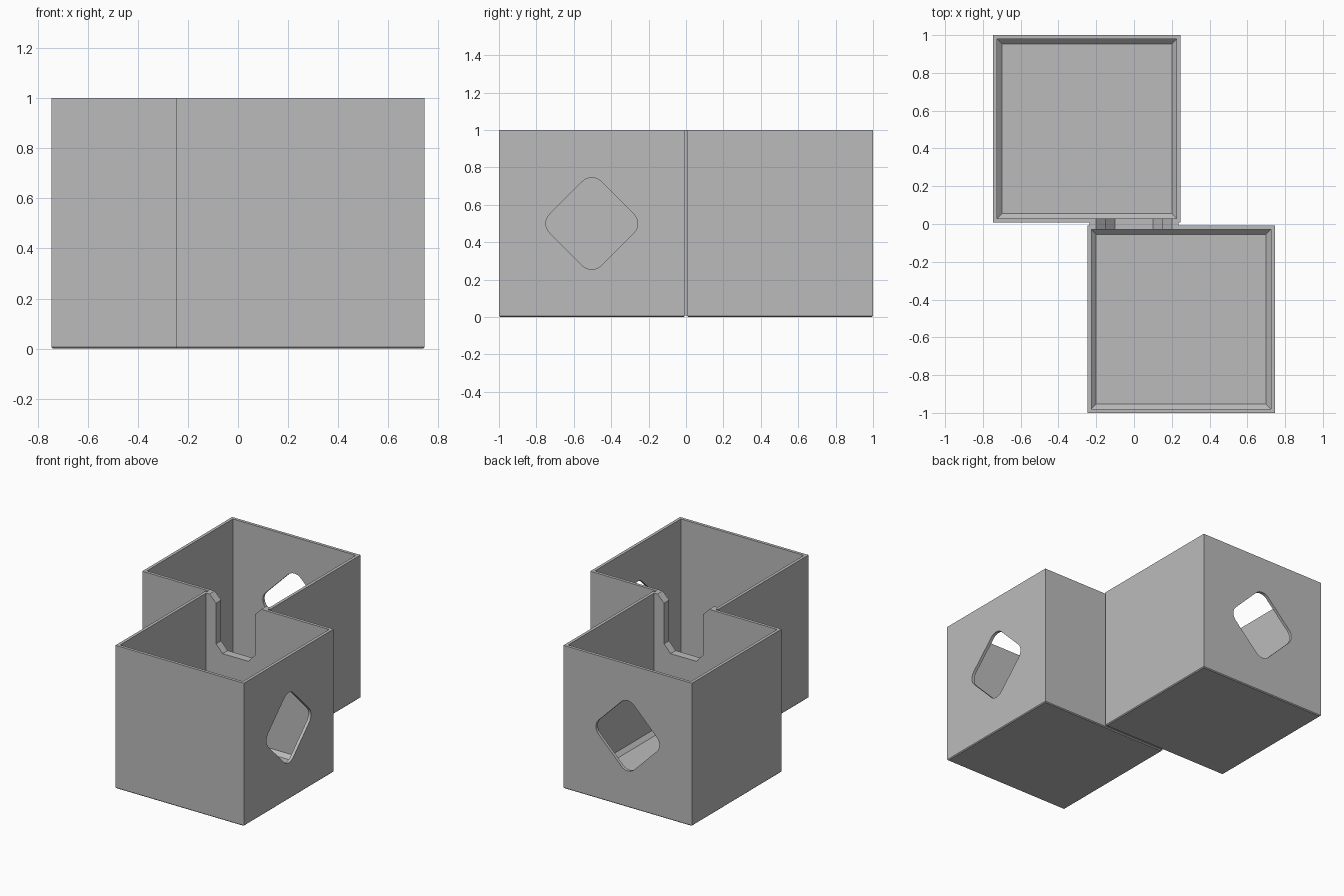
import bpy, bmesh, math
from mathutils import Vector

cube = bpy.data.objects.get("Cube")
if cube:
    bpy.data.objects.remove(cube)

SIZE, GAP, WALL, COVE, LIP = 0.9925, 0.0075, 0.021, 0.026, 0.006
CENTER_X, CENTER_Y = 0.249, GAP + SIZE / 2

grey = bpy.data.materials.new("grey plastic")
grey.use_nodes = True
grey.diffuse_color = (0.5, 0.5, 0.5, 1)
grey.node_tree.nodes["Principled BSDF"].inputs["Base Color"].default_value = grey.diffuse_color


def finish(name, bm):
    bmesh.ops.recalc_face_normals(bm, faces=bm.faces)
    mesh = bpy.data.meshes.new(name)
    bm.to_mesh(mesh)
    bm.free()
    obj = bpy.data.objects.new(name, mesh)
    bpy.context.collection.objects.link(obj)
    mesh.materials.append(grey)
    return obj


def prism(name, outline, depth):
    """Extrude a closed outline along the depth vector."""
    bm = bmesh.new()
    face = bm.faces.new([bm.verts.new(p) for p in outline])
    out = bmesh.ops.extrude_face_region(bm, geom=[face])
    bmesh.ops.translate(bm, vec=depth, verts=[v for v in out["geom"] if isinstance(v, bmesh.types.BMVert)])
    return finish(name, bm)


def open_bin(name, cx, cy):
    """Square rings joined from the underside, over the rim, down to the floor."""
    half = SIZE / 2
    inner = half - WALL
    rings = [(half - LIP, 0), (half, LIP), (half, 1), (inner, 1),
             (inner, WALL + COVE), (inner - COVE, WALL)]
    bm = bmesh.new()
    loops = [[bm.verts.new((cx + sx * r, cy + sy * r, z))
              for sx, sy in ((-1, -1), (1, -1), (1, 1), (-1, 1))] for r, z in rings]
    for a, b in zip(loops, loops[1:]):
        for i in range(4):
            j = (i + 1) % 4
            bm.faces.new((a[i], a[j], b[j], b[i]))
    bm.faces.new(loops[0])
    bm.faces.new(loops[-1])
    return finish(name, bm)


def rounded_diamond(half=0.194, radius=0.07, steps=8):
    """Rounded square turned onto its corner, as (across, up) offsets."""
    points = []
    for corner in range(4):
        mid = corner * math.pi / 2
        reach = (half - radius) * math.sqrt(2)
        for k in range(steps + 1):
            a = mid + (k / steps - 0.5) * math.pi / 2
            points.append((reach * math.cos(mid) + radius * math.cos(a),
                           reach * math.sin(mid) + radius * math.sin(a)))
    return points


def cut(obj, cutter):
    mod = obj.modifiers.new("cut", 'BOOLEAN')
    mod.operation, mod.solver, mod.object = 'DIFFERENCE', 'EXACT', cutter
    bpy.context.view_layer.objects.active = obj
    bpy.ops.object.modifier_apply(modifier=mod.name)


# Two open bins and the bridge that closes the gap between them
front_bin = open_bin("front_bin", CENTER_X, -CENTER_Y)
back_bin = open_bin("back_bin", -CENTER_X, CENTER_Y)
bridge = prism("bridge", [(-0.235, -GAP, 0.008), (0.235, -GAP, 0.008),
                          (0.235, -GAP, 1), (-0.235, -GAP, 1)], Vector((0, 2 * GAP, 0)))

# Notch through the shared walls: flared mouth, chamfered bottom corners
right_side = [(0.1, 0.61), (0.15, 0.665), (0.15, 0.95), (0.2, 1), (0.2, 1.1)]
notch = right_side + [(-x, z) for x, z in reversed(right_side)]
notch_cutter = prism("notch_cutter", [(x, -0.06, z) for x, z in notch], Vector((0, 0.12, 0)))
for part in (front_bin, back_bin, bridge):
    cut(part, notch_cutter)

# Diamond windows in one outer wall of each bin
diamond = rounded_diamond()
side_cutter = prism("side_window_cutter",
                    [(CENTER_X + SIZE / 2 - 0.1, -CENTER_Y + u, 0.5 + v) for u, v in diamond], Vector((0.2, 0, 0)))
back_cutter = prism("back_window_cutter",
                    [(-CENTER_X + u, 0.9, 0.5 + v) for u, v in diamond], Vector((0, 0.2, 0)))
cut(front_bin, side_cutter)
cut(back_bin, back_cutter)
for helper in (notch_cutter, side_cutter, back_cutter):
    bpy.data.objects.remove(helper)

# Smooth the window corners, keep every other edge crisp
for part in (front_bin, back_bin):
    bpy.ops.object.select_all(action='DESELECT')
    part.select_set(True)
    bpy.context.view_layer.objects.active = part
    bpy.ops.object.shade_smooth_by_angle(angle=math.radians(25))
